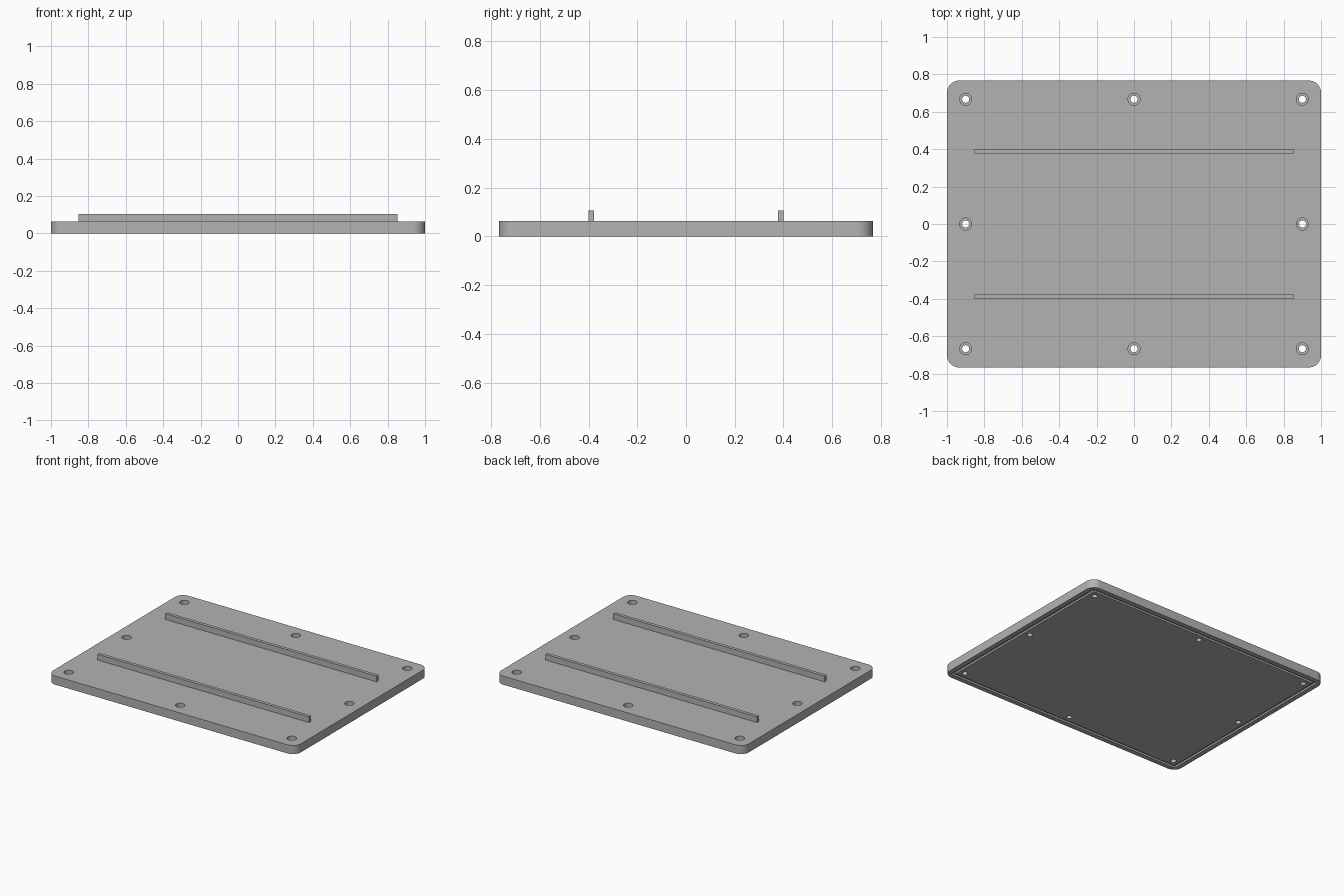
import bpy, bmesh, math

HALF_X, HALF_Y, THICK, CORNER = 1.0, 0.767, 0.063, 0.065

cube = bpy.data.objects.get("Cube")
if cube:
    bpy.data.objects.remove(cube, do_unlink=True)

grey = bpy.data.materials.new("plain grey")
grey.use_nodes = True
colour = (0.45, 0.45, 0.45, 1)
grey.diffuse_color = colour
grey.node_tree.nodes["Principled BSDF"].inputs["Base Color"].default_value = colour


def new_object(name, bm):
    bmesh.ops.recalc_face_normals(bm, faces=bm.faces)
    mesh = bpy.data.meshes.new(name)
    bm.to_mesh(mesh)
    bm.free()
    mesh.materials.append(grey)
    obj = bpy.data.objects.new(name, mesh)
    bpy.context.collection.objects.link(obj)
    return obj


def rounded_rect(hx, hy, r, steps=10):
    """Outline points, counter-clockwise from the +x +y corner."""
    points = []
    for q, (sx, sy) in enumerate([(1, 1), (-1, 1), (-1, -1), (1, -1)]):
        for i in range(steps + 1):
            a = (q + i / steps) * math.pi / 2
            points.append((sx * (hx - r) + r * math.cos(a),
                           sy * (hy - r) + r * math.sin(a)))
    return points


def add_prism(bm, points, z0, z1):
    low = [bm.verts.new((x, y, z0)) for x, y in points]
    high = [bm.verts.new((x, y, z1)) for x, y in points]
    bm.faces.new(low[::-1])
    bm.faces.new(high)
    n = len(points)
    for i in range(n):
        j = (i + 1) % n
        bm.faces.new((low[i], low[j], high[j], high[i]))


def rect(x0, x1, y0, y1):
    return [(x0, y0), (x1, y0), (x1, y1), (x0, y1)]


def circle(cx, cy, r, n=32):
    return [(cx + r * math.cos(math.tau * i / n), cy + r * math.sin(math.tau * i / n))
            for i in range(n)]


# Plate with rounded corners
bm = bmesh.new()
add_prism(bm, rounded_rect(HALF_X, HALF_Y, CORNER), 0, THICK)
plate = new_object("base_plate", bm)

# Cutters: screw holes, their counterbores, and the seal groove underneath
spots = [(x, y) for x in (-0.9, 0, 0.9) for y in (-0.667, 0, 0.667) if x or y]
holes, bores, groove = bmesh.new(), bmesh.new(), bmesh.new()
for x, y in spots:
    add_prism(holes, circle(x, y, 0.019), -0.1, 0.2)
    add_prism(bores, circle(x, y, 0.032), THICK - 0.03, 0.2)

GX, GY, GW, GD = HALF_X - 0.035, HALF_Y - 0.035, 0.02, 0.013
rings = []
for z in (-0.05, GD):
    for inset in (0, GW):
        a, b = GX - inset, GY - inset
        rings.append([groove.verts.new((x, y, z)) for x, y in rect(-a, a, -b, b)])
low_out, low_in, top_out, top_in = rings
for a, b in ((low_out, low_in), (low_in, top_in), (top_in, top_out), (top_out, low_out)):
    for i in range(4):
        j = (i + 1) % 4
        groove.faces.new((a[i], a[j], b[j], b[i]))

cutters = [new_object("screw_hole_cutter", holes),
           new_object("counterbore_cutter", bores),
           new_object("groove_cutter", groove)]
for cutter in cutters:
    mod = plate.modifiers.new(cutter.name, "BOOLEAN")
    mod.operation = "DIFFERENCE"
    mod.solver = "EXACT"
    mod.object = cutter

# Bake the cuts, then drop the cutters
bpy.context.view_layer.update()
baked = bpy.data.meshes.new_from_object(
    plate.evaluated_get(bpy.context.evaluated_depsgraph_get()))
plate.modifiers.clear()
plate.data = baked
for cutter in cutters:
    bpy.data.objects.remove(cutter, do_unlink=True)

# Two long ribs on top
for name, side in (("back_rib", 1), ("front_rib", -1)):
    bm = bmesh.new()
    y = side * 0.389
    add_prism(bm, rect(-0.853, 0.853, y - 0.012, y + 0.012), THICK - 0.005, 0.105)
    new_object(name, bm)

# Smooth the round walls, keep the edges sharp
bpy.ops.object.select_all(action="DESELECT")
plate.select_set(True)
bpy.context.view_layer.objects.active = plate
bpy.ops.object.shade_smooth_by_angle(angle=math.radians(30))
